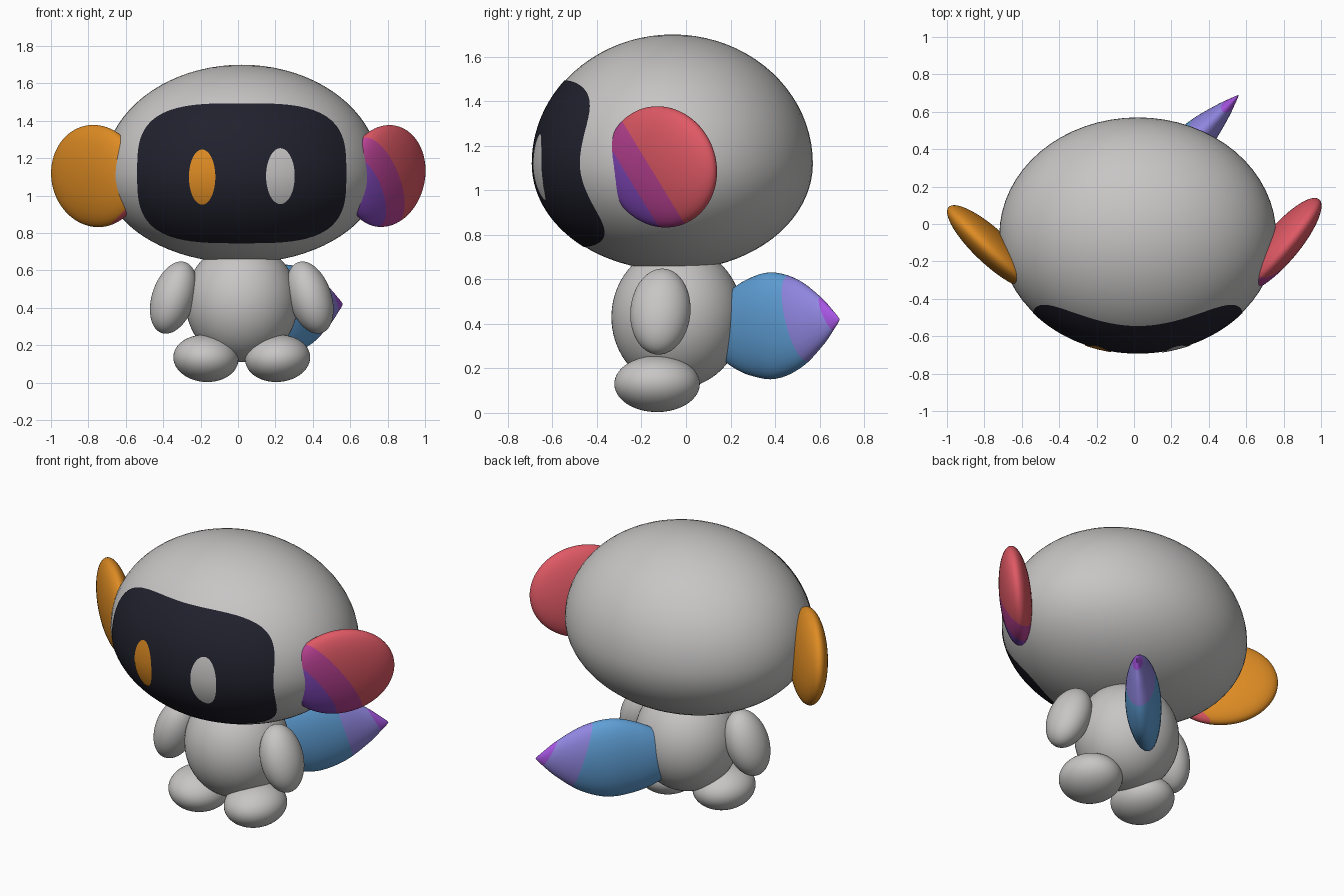
import bpy, bmesh, math
from mathutils import Matrix, Vector, Euler

cube = bpy.data.objects.get("Cube")
if cube:
    bpy.data.objects.remove(cube, do_unlink=True)


def material(name, *rgb):
    m = bpy.data.materials.new(name)
    m.use_nodes = True
    m.diffuse_color = (*rgb, 1)
    m.node_tree.nodes["Principled BSDF"].inputs["Base Color"].default_value = (*rgb, 1)
    return m


grey = material("light grey", .57, .56, .555)
navy = material("dark navy", .015, .015, .027)
orange = material("orange", .73, .26, .017)
red = material("coral red", .74, .10, .13)
magenta = material("magenta", .50, .055, .30)
purple = material("purple", .24, .07, .54)
blue = material("sky blue", .115, .35, .68)
lavender = material("lavender", .28, .24, .75)
violet = material("violet", .38, .09, .75)


def finish(name, bm, mats, bands=()):
    """Cut the mesh along each band plane; faces past plane i take material i + 1."""
    for normal, dist in bands:
        n = Vector(normal)
        bmesh.ops.bisect_plane(bm, geom=bm.verts[:] + bm.edges[:] + bm.faces[:],
                               plane_co=n * dist / n.length_squared, plane_no=n)
    for f in bm.faces:
        f.smooth = True
        c = f.calc_center_median()
        f.material_index = sum(c.dot(Vector(n)) > d for n, d in bands)
    mesh = bpy.data.meshes.new(name)
    bm.to_mesh(mesh)
    bm.free()
    for m in mats:
        mesh.materials.append(m)
    ob = bpy.data.objects.new(name, mesh)
    bpy.context.collection.objects.link(ob)
    return ob


def ellipsoid(name, centre, radii, mats, rot=(0, 0, 0), bands=(), lower=None):
    """Sphere scaled to radii; lower gives the lower half its own height."""
    bm = bmesh.new()
    bmesh.ops.create_uvsphere(bm, u_segments=64, v_segments=40, radius=1)
    for v in bm.verts:
        h = lower if lower and v.co.z < 0 else radii[2]
        v.co = Vector((v.co.x * radii[0], v.co.y * radii[1], v.co.z * h))
    bm.transform(Matrix.Translation(centre) @ Euler(rot).to_matrix().to_4x4())
    return finish(name, bm, mats, bands)


# Head, taller above its widest line than below
MID = .02
HEAD = Vector((MID, -.06, 1.12))
RX, RY, UP, DOWN = .74, .63, .58, .48
ellipsoid("head", HEAD, (RX, RY, UP), [grey], lower=DOWN)


def face_plate(name, x, z, rx, rz, power, lift, mat):
    """Superellipse plate that follows the front of the head."""
    bm = bmesh.new()
    rings, segs = 20, 96

    def vert(t, a):
        c, s = math.cos(a), math.sin(a)
        k = t * (abs(c) ** power + abs(s) ** power) ** (-1 / power)
        dx = x + rx * k * c - HEAD.x
        dz = z + rz * k * s - HEAD.z
        h = UP if dz > 0 else DOWN
        y = -RY * math.sqrt(1 - (dx / RX) ** 2 - (dz / h) ** 2)
        n = Vector((dx / RX ** 2, y / RY ** 2, dz / h ** 2)).normalized()
        return bm.verts.new(HEAD + Vector((dx, y, dz)) + n * lift)

    centre = vert(0, 0)
    grid = [[vert(i / rings, math.tau * j / segs) for j in range(segs)]
            for i in range(1, rings + 1)]
    for j in range(segs):
        k = (j + 1) % segs
        bm.faces.new((centre, grid[0][j], grid[0][k]))
        for a, b in zip(grid, grid[1:]):
            bm.faces.new((a[j], b[j], b[k], a[k]))
    return finish(name, bm, [mat])


# Visor and eyes
face_plate("visor", MID, 1.12, .557, .372, 3.3, .003, navy)
face_plate("right_eye", -.19, 1.10, .07, .145, 2, .007, orange)
face_plate("left_eye", .225, 1.105, .076, .147, 2, .007, grey)

# Ears: flat discs swept back, the left one striped
ellipsoid("left_ear", (.787, -.11, 1.105), (.316, .09, .274), [purple, magenta, red],
          (.12, 0, math.radians(50)),
          [((0, 1, .61), .387), ((0, 1, .61), .512)])
ellipsoid("right_ear", (-.76, -.125, 1.105), (.316, .09, .274), [orange, red],
          (.08, 0, math.radians(-43)), [((1, 0, -1), -1.53)])

# Body and limbs
ellipsoid("body", (MID, -.04, .43), (.30, .295, .32), [grey])
for side, name in ((1, "left"), (-1, "right")):
    ellipsoid(name + "_arm", (MID + side * .365, -.115, .455), (.115, .135, .20), [grey],
              (-.08, side * -.32, 0))
    ellipsoid(name + "_foot", (MID + side * .192, -.13, .13), (.174, .192, .126), [grey],
              (0, side * -.07, 0))

# Tail: flattened teardrop pointing back to the left, banded toward its tip
TIP = Vector((.56, .69, .42))
BASE = Vector((-.03, .10, .365))
profile = [(0, 0), (.012, .05), (.06, .10), (.17, .165), (.31, .215), (.49, .24),
           (.68, .20), (.85, .113), (.95, .042), (.985, .015), (1, 0)]


def smooth_profile(pts, steps=5):
    """Catmull-Rom curve through the profile points."""
    pts = [Vector(p) for p in pts]
    out = []
    for i in range(len(pts) - 1):
        a, b, c, d = pts[max(i - 1, 0)], pts[i], pts[i + 1], pts[min(i + 2, len(pts) - 1)]
        for s in range(steps):
            t = s / steps
            out.append(b + (c - a) * t / 2 + (a - b * 2.5 + c * 2 - d / 2) * t * t
                       + (b * 1.5 - a / 2 - c * 1.5 + d / 2) * t ** 3)
    return out + [pts[-1]]


axis = TIP - BASE
side_dir = axis.cross(Vector((0, 0, 1))).normalized()
up_dir = side_dir.cross(axis).normalized()
bm = bmesh.new()
SEGS = 48
curve = smooth_profile(profile)
loops = [[bm.verts.new(BASE + axis * t
                       + side_dir * (.42 * r * math.cos(math.tau * j / SEGS))
                       + up_dir * (r * math.sin(math.tau * j / SEGS)))
          for j in range(SEGS)] for t, r in curve]
for a, b in zip(loops, loops[1:]):
    for j in range(SEGS):
        k = (j + 1) % SEGS
        bm.faces.new((a[j], a[k], b[k], b[j]))
bmesh.ops.remove_doubles(bm, verts=bm.verts[:], dist=.0001)
bmesh.ops.recalc_face_normals(bm, faces=bm.faces[:])
finish("tail", bm, [blue, lavender, violet],
       [((.5, .5, .22), .53), ((.5, .5, .4), .745)])
